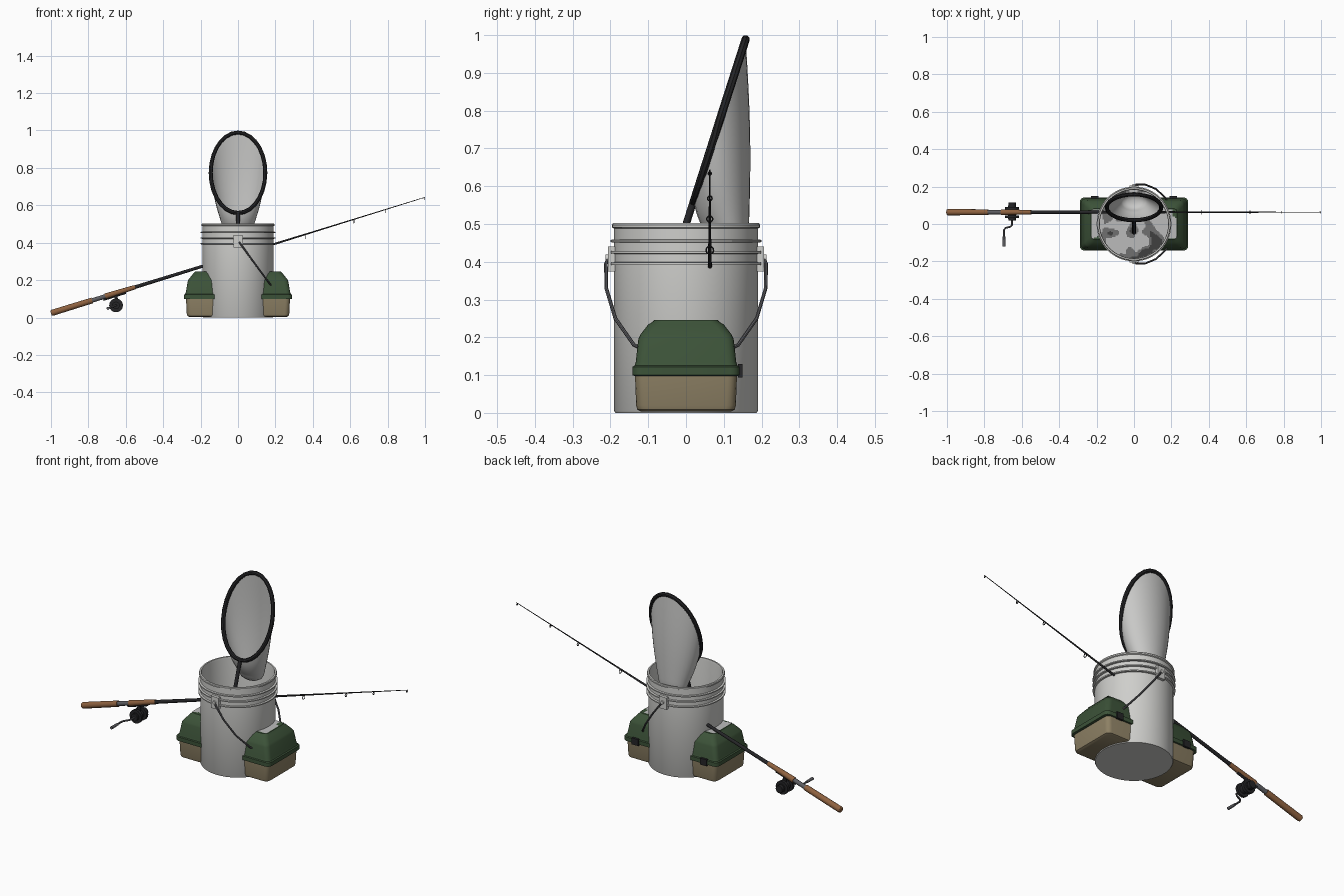
import bpy, bmesh, math
from mathutils import Vector, noise

if "Cube" in bpy.data.objects:
    bpy.data.objects.remove(bpy.data.objects["Cube"])


def material(name, r, g, b):
    m = bpy.data.materials.new(name)
    m.use_nodes = True
    m.diffuse_color = (r, g, b, 1)
    m.node_tree.nodes["Principled BSDF"].inputs["Base Color"].default_value = (r, g, b, 1)
    return m


BUCKET = material("bucket grey", .62, .62, .60)
NET = material("net grey", .58, .58, .57)
BLACK = material("charcoal", .018, .018, .02)
METAL = material("steel grey", .11, .11, .12)
CORK = material("cork brown", .27, .12, .05)
GREEN = material("lid green", .045, .085, .04)
TAN = material("base tan", .27, .22, .13)
CAMO = [material("camo dark", .05, .05, .05), material("camo middle", .16, .16, .16),
        material("camo light", .5, .5, .5)]


def finish(name, bm, mats, angle=35):
    """Turn a bmesh into a shaded object."""
    bmesh.ops.recalc_face_normals(bm, faces=bm.faces)
    me = bpy.data.meshes.new(name)
    bm.to_mesh(me)
    bm.free()
    ob = bpy.data.objects.new(name, me)
    bpy.context.collection.objects.link(ob)
    for m in mats:
        me.materials.append(m)
    bpy.ops.object.select_all(action='DESELECT')
    ob.select_set(True)
    bpy.context.view_layer.objects.active = ob
    bpy.ops.object.shade_smooth_by_angle(angle=math.radians(angle))
    return ob


def loft(name, rings, mat, caps=(True, True), angle=35):
    """Bridge a list of equal-length closed rings."""
    bm = bmesh.new()
    rows = [[bm.verts.new(p) for p in ring] for ring in rings]
    n = len(rows[0])
    for a, b in zip(rows, rows[1:]):
        for i in range(n):
            j = (i + 1) % n
            bm.faces.new((a[i], a[j], b[j], b[i]))
    for on, row in zip(caps, (rows[0], rows[-1])):
        if on:
            bm.faces.new(row)
    return finish(name, bm, [mat], angle)


def circle(c, u, v, n):
    """Ellipse around c spanned by u and v."""
    c, u, v = Vector(c), Vector(u), Vector(v)
    return [c + u * math.cos(t) + v * math.sin(t) for t in (2 * math.pi * i / n for i in range(n))]


def rod_part(name, a, b, r0, r1, mat, n=12):
    """Tapered cylinder between two points."""
    a, b = Vector(a), Vector(b)
    d = (b - a).normalized()
    u = d.orthogonal().normalized()
    v = d.cross(u)
    return loft(name, [circle(a, u * r0, v * r0, n), circle(b, u * r1, v * r1, n)], mat)


def tube(name, pts, r, mat, closed=False, n=8):
    """Round wire along points."""
    pts = [Vector(p) for p in pts]
    rings = []
    for i, p in enumerate(pts):
        nxt = pts[(i + 1) % len(pts)] if closed else pts[min(i + 1, len(pts) - 1)]
        prv = pts[i - 1] if closed else pts[max(i - 1, 0)]
        d = (nxt - prv).normalized()
        if i == 0:
            u = d.orthogonal().normalized()
        u = (u - d * u.dot(d)).normalized()
        rings.append(circle(p, u * r, d.cross(u) * r, n))
    if closed:
        rings.append(rings[0])
    return loft(name, rings, mat, (not closed, not closed))


def box(name, c, size, mat):
    bm = bmesh.new()
    bmesh.ops.create_cube(bm, size=1)
    for v in bm.verts:
        v.co = Vector([v.co[k] * size[k] + c[k] for k in range(3)])
    return finish(name, bm, [mat])


# Bucket: lathed wall with three ribs, rolled rim and floor
profile = [(.187, .0), (.19, .005)]
for z in (.395, .425, .455):
    profile += [(.19, z - .004), (.2, z - .003), (.2, z + .003), (.19, z + .004)]
profile += [(.19, .488), (.196, .491), (.196, .498), (.193, .502), (.185, .502), (.183, .49), (.182, .014)]
loft("bucket", [circle((0, 0, z), (r, 0, 0), (0, r, 0), 48) for r, z in profile], BUCKET)

# Bucket ears and wire bail hanging to the left side
bail = [(0, .205, .41), (0.012, .212, .395), (.06, .211, .33), (.118, .187, .25), (.17, .138, .18), (.2, .06, .14)]
tube("bucket_bail", bail + [(x, -y, z) for x, y, z in reversed(bail)], .005, METAL)
for s, side in ((-1, "front"), (1, "back")):
    box(side + "_ear", (0, s * .197, .407), (.046, .018, .066), BUCKET)
    rod_part(side + "_ear_pin", (0, s * .2, .41), (0, s * .213, .41), .01, .009, BUCKET)


# Tackle box: stacked rounded rectangles
def rounded(hx, hy, z, r=.025, n=4):
    pts = []
    for q, (sx, sy) in enumerate(((1, 1), (-1, 1), (-1, -1), (1, -1))):
        for k in range(n + 1):
            t = math.pi / 2 * (q + k / n)
            pts.append((sx * (hx - r) + r * math.cos(t), sy * (hy - r) + r * math.sin(t), z))
    return pts


base = [(.262, .12, .004), (.271, .129, .009), (.274, .132, .02), (.278, .135, .1)]
lid = [(.284, .137, .098), (.29, .142, .1), (.29, .142, .122), (.283, .136, .125), (.279, .133, .135),
       (.268, .126, .197), (.262, .121, .207), (.24, .1, .234), (.234, .09, .24), (.23, .084, .246)]
loft("tackle_box_base", [rounded(*s) for s in base], TAN)
loft("tackle_box_lid", [rounded(*s) for s in lid], GREEN)
for s, side in ((-1, "right"), (1, "left")):
    box(side + "_latch", (s * .21, .143, .112), (.04, .012, .036), BLACK)


# Camouflage cloth: flat pieces coloured by a noise rule
def camo(name, nx, hx, ny, hy, z, inside, mats):
    bm = bmesh.new()
    bmesh.ops.create_grid(bm, x_segments=nx, y_segments=ny, size=1)
    for v in bm.verts:
        v.co = (v.co.x * hx, v.co.y * hy, z)
    drop = [f for f in bm.faces if not inside(f.calc_center_median())]
    bmesh.ops.delete(bm, geom=drop, context='FACES')
    for f in bm.faces:
        c = f.calc_center_median()
        h = noise.noise(Vector((c.x * 16, c.y * 16, 2.7)))
        f.material_index = 0 if h < -.12 else 1 if h < .16 else 2
    return finish(name, bm, mats)


camo("camo_cloth", 60, .186, 60, .186, .252, lambda c: c.length_squared - c.z ** 2 < .186 ** 2, CAMO)
camo("lid_patch", 60, .228, 24, .078, .249, lambda c: abs(c.x) > .17, [GREEN, CAMO[2], CAMO[2]])

# Landing net: tilted oval frame, handle and hanging bag
axis = Vector((0, .305, .952))
frame = circle((0, .089, .774), (.146, 0, 0), axis * .226, 28)
tube("net_frame", frame, .011, BLACK, closed=True)
rod_part("net_handle", (0, -.047, .35), (0, .018, .555), .01, .01, BLACK)
end = circle((0, .118, .45), (.07, 0, 0), (0, .047, 0), 28)
bag = []
for k in range(9):
    t = k / 8
    bulge = math.sin(math.pi * t) * .009
    bag.append([a.lerp(b, t) + Vector((math.copysign(bulge, a.x) * abs(a.x) / .146,
                                       bulge * (a.z - .774) / .226, 0)) for a, b in zip(frame, end)])
for z, s in ((.432, .85), (.42, .55), (.416, .2)):
    bag.append(circle((0, .118, z), (.07 * s, 0, 0), (0, .047 * s, 0), 28))
loft("net_bag", bag, NET, (False, True), 60)


# Fishing rod: sections along one sloping line
def on_rod(x, drop=0):
    return Vector((x, .063, .333 + .31 * x - drop))


for name, a, b, r0, r1, mat in (
        ("rear_grip", -.995, -.78, .017, .016, CORK), ("grip_butt", -1, -.99, .014, .017, CORK),
        ("reel_seat", -.78, -.69, .012, .012, METAL), ("fore_grip", -.71, -.55, .016, .012, CORK),
        ("blank_lower", -.55, -.15, .01, .008, BLACK), ("blank_middle", -.15, .4, .008, .004, BLACK),
        ("blank_upper", .4, 1, .004, .0016, BLACK)):
    rod_part(name, on_rod(a), on_rod(b), r0, r1, mat)
for i, (x, r) in enumerate(((.1, .012), (.36, .01), (.62, .008), (.79, .006), (.995, .004))):
    tube("line_guide_%d" % i, circle(on_rod(x, r + .004), (0, r, 0), (0, 0, r), 12), .002, BLACK, closed=True, n=6)

# Reel: spool, flanges, foot and crank
hub = Vector((-.652, .063, .065))
for name, y0, y1, r in (("reel_spool", -.035, .035, .022), ("reel_flange_front", -.032, -.018, .037),
                        ("reel_flange_back", .012, .028, .037), ("reel_cap", .028, .052, .02),
                        ("reel_gear_case", -.045, -.03, .02)):
    rod_part(name, hub + Vector((0, y0, 0)), hub + Vector((0, y1, 0)), r, r, BLACK, 16)
rod_part("reel_foot", hub, on_rod(-.652), .01, .009, BLACK)
rod_part("reel_foot_plate", on_rod(-.72, .014), on_rod(-.6, .014), .007, .007, BLACK)
tube("crank_arm", [hub + Vector(p) for p in ((0, -.03, 0), (0, -.07, 0), (-.01, -.078, -.004),
                                            (-.035, -.084, -.013), (-.043, -.095, -.016),
                                            (-.043, -.14, -.016))], .005, METAL)
rod_part("crank_knob", hub + Vector((-.043, -.13, -.016)), hub + Vector((-.043, -.183, -.016)), .007, .008, METAL)
